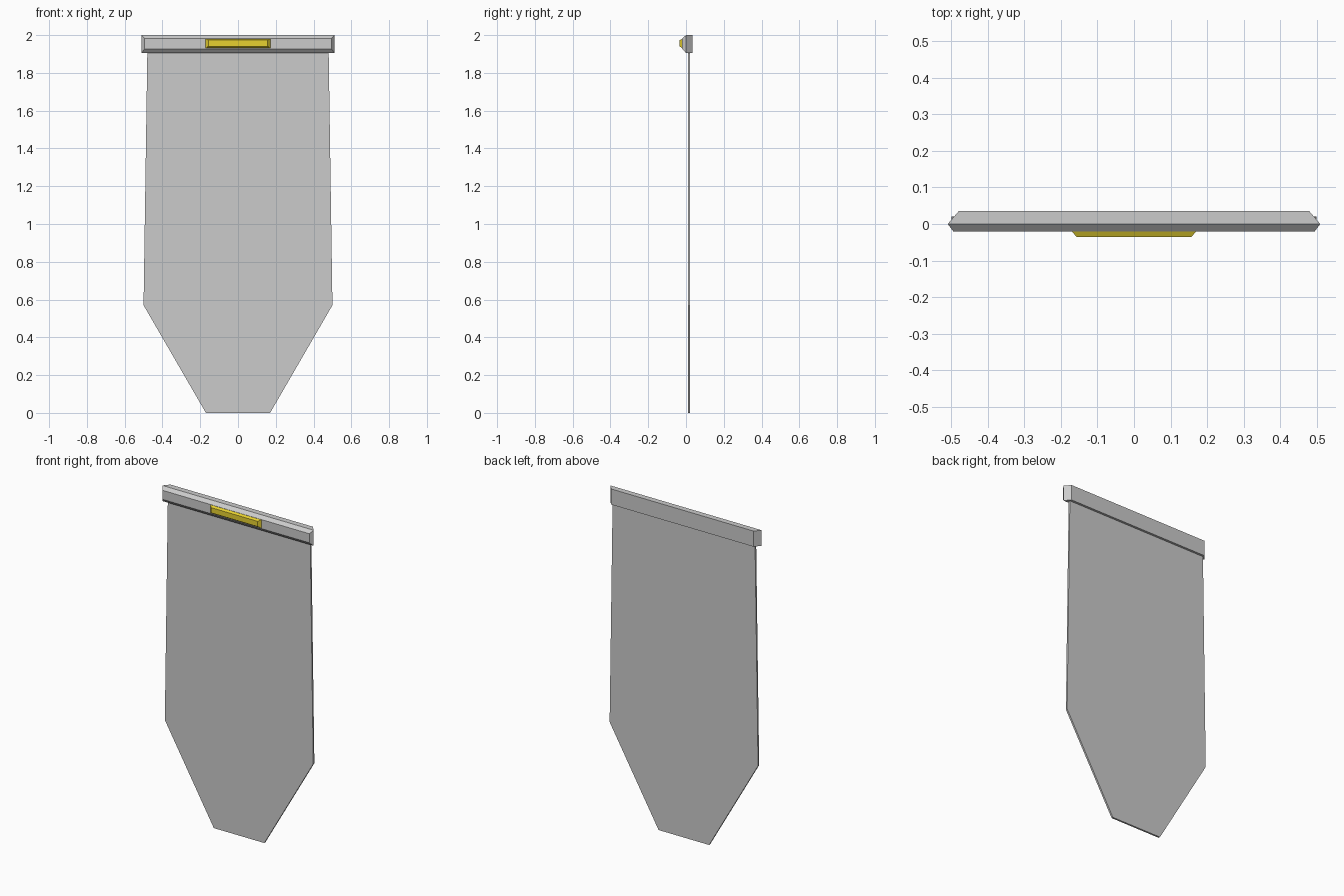
import bpy

if "Cube" in bpy.data.objects:
    bpy.data.objects.remove(bpy.data.objects["Cube"])


def material(name, color):
    mat = bpy.data.materials.new(name)
    mat.diffuse_color = color
    mat.use_nodes = True
    mat.node_tree.nodes["Principled BSDF"].inputs["Base Color"].default_value = mat.diffuse_color
    return mat


def make_object(name, verts, faces, mat=None):
    mesh = bpy.data.meshes.new(name)
    mesh.from_pydata(verts, [], faces)
    mesh.update()
    obj = bpy.data.objects.new(name, mesh)
    bpy.context.collection.objects.link(obj)
    if mat:
        mesh.materials.append(mat)
    return obj


def loft(name, rings, mat=None):
    """Join equal outlines (lists of points) from front to back and cap both ends."""
    n = len(rings[0])
    verts = [p for ring in rings for p in ring]
    faces = [tuple(range(n)), tuple(reversed(range(len(verts) - n, len(verts))))]
    for r in range(len(rings) - 1):
        a = r * n
        for i in range(n):
            j = (i + 1) % n
            faces.append((a + j, a + i, a + n + i, a + n + j))
    return make_object(name, verts, faces, mat)


def rect(y, half_width, z0, z1):
    return [(-half_width, y, z0), (half_width, y, z0),
            (half_width, y, z1), (-half_width, y, z1)]


def outline(y, half_profile):
    """Mirror a right-hand profile (bottom to top) into a closed outline."""
    return ([(x, y, z) for x, z in half_profile]
            + [(-x, y, z) for x, z in reversed(half_profile)])


gold = material("gold", (0.8, 0.64, 0.03, 1.0))

# Hanging cloth: thin sheet with a tapered lower end
cloth_profile = [(0.17, 0.0), (0.50, 0.57), (0.48, 1.91)]
loft("banner_cloth", [outline(0.01, cloth_profile), outline(0.021, cloth_profile)])

# Top rail: chamfered front, ends narrowing toward the back
loft("top_rail", [rect(-0.02, 0.495, 1.927, 1.982),
                  rect(0.0, 0.51, 1.905, 2.0),
                  rect(0.035, 0.48, 1.905, 2.0)])

# Gold plate in the middle of the rail front
loft("gold_plate", [rect(-0.035, 0.157, 1.941, 1.973),
                    rect(-0.019, 0.172, 1.93, 1.981)], gold)
